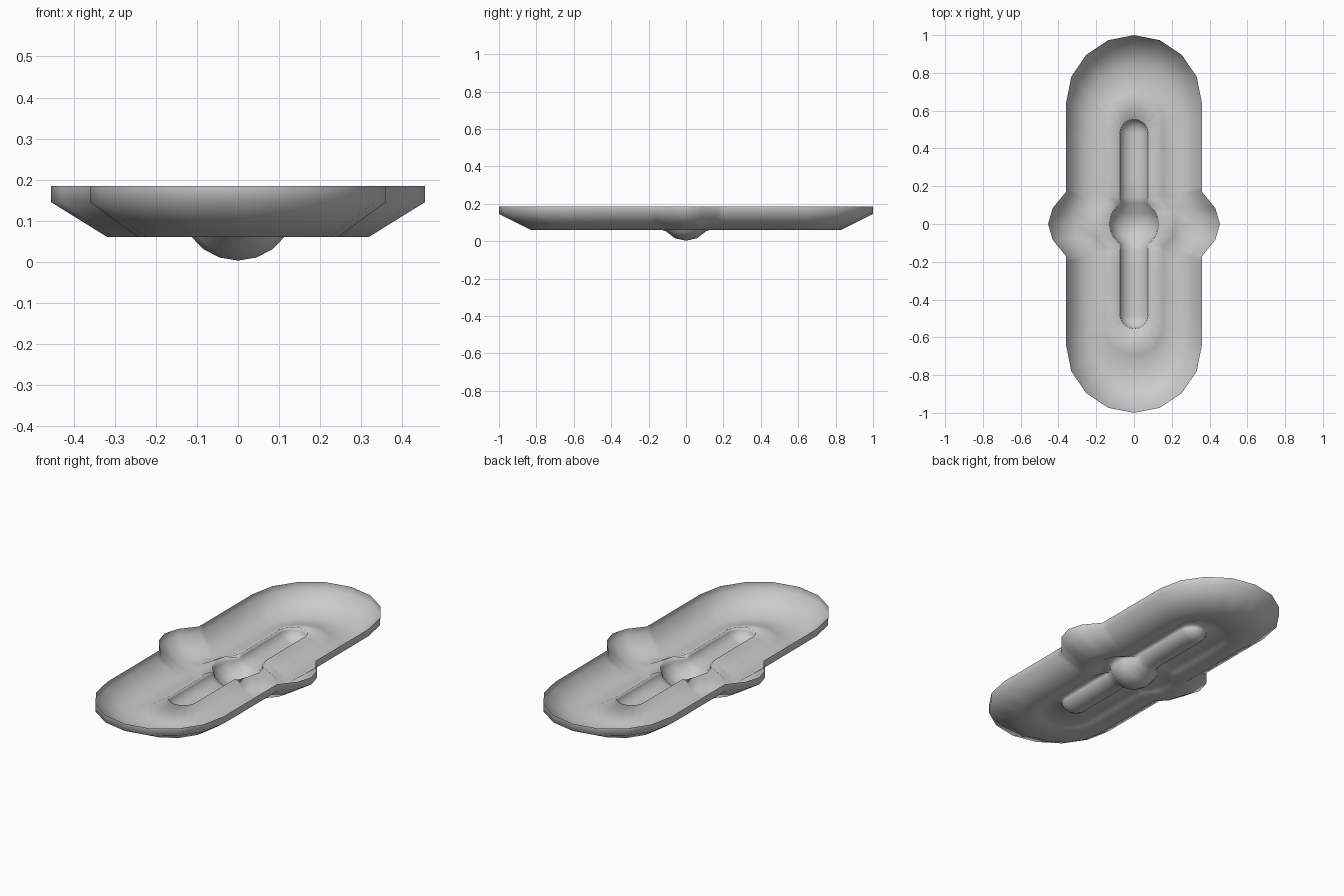
import bpy, bmesh, math

if "Cube" in bpy.data.objects:
    bpy.data.objects.remove(bpy.data.objects["Cube"])


def ring(w, yc, bump, t=1.0):
    """Closed outline: a long capsule with a round lobe on each side.
    bump = (x, y) points from lobe tip to where the lobe meets the side."""
    q = [(x * t, y) for x, y in bump]
    y0 = bump[-1][1]
    q += [(w * t, y0 + (yc - y0) * f) for f in (0.08, 0.33, 0.67)]
    q += [(w * t * math.cos(math.radians(a)), yc + w * t * math.sin(math.radians(a)))
          for a in (0, 22.5, 45, 67.5, 90)]
    n = q + [(-x, y) for x, y in q[-2::-1]]
    return n + [(x, -y) for x, y in n[-2:0:-1]]


def hollow_depth(x, y):
    """Depth of the long groove with the ball-shaped pocket in its middle."""
    ball = max(0, 1 - (x * x + y * y) / 0.133 ** 2)
    d2 = x * x + max(0, abs(y) - 0.48) ** 2
    groove = max(0, 1 - d2 / 0.076 ** 2)
    return max(0.122 * math.sqrt(ball), 0.062 * math.sqrt(groove))


def level(outline, z):
    return [(x, y, z) for x, y in outline]


# upright lip, sloping side, floor, raised edge around the groove
rim = ring(0.36, 0.64, [(0.455, 0), (0.43, 0.085), (0.36, 0.17)])
rings = [
    level(rim, 0.185),
    level(rim, 0.145),
    level(ring(0.243, 0.587, [(0.318, 0), (0.299, 0.07), (0.243, 0.13)]), 0.06),
    level(ring(0.155, 0.54, [(0.222, 0), (0.205, 0.065), (0.155, 0.12)]), 0.078),
]

# groove and ball pocket
for a in (0, 15, 32, 50, 70, 90):
    outline = ring(0.076, 0.48, [(0.133, 0), (0.12, 0.058), (0.076, 0.108)],
                   math.cos(math.radians(a)))
    rings.append([(x, y, 0.125 - hollow_depth(x, y)) for x, y in outline])

# thin dished sheet through all the rings
bm = bmesh.new()
rows = [[bm.verts.new(p) for p in r] for r in rings]
n = len(rim)
for a, b in zip(rows, rows[1:]):
    for i in range(n):
        j = (i + 1) % n
        bm.faces.new((a[i], a[j], b[j], b[i]))
bmesh.ops.remove_doubles(bm, verts=bm.verts, dist=0.0005)
bmesh.ops.recalc_face_normals(bm, faces=bm.faces)
for f in bm.faces:
    f.smooth = True
mesh = bpy.data.meshes.new("dished_plate")
bm.to_mesh(mesh)
bm.free()
plate = bpy.data.objects.new("dished_plate", mesh)
bpy.context.collection.objects.link(plate)
